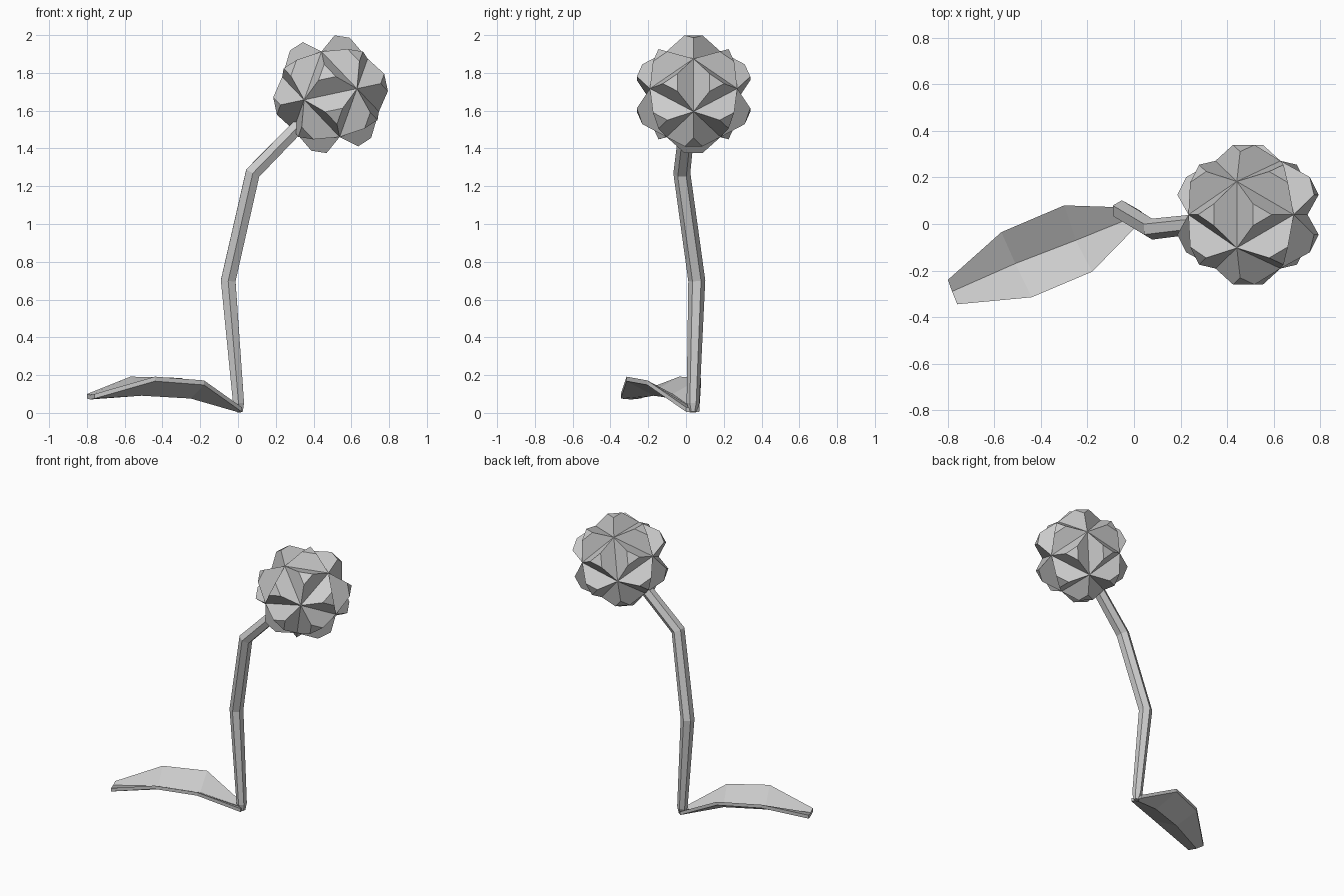
import bpy, bmesh
from math import radians, sqrt
from mathutils import Vector, Matrix

cube = bpy.data.objects.get("Cube")
if cube:
    bpy.data.objects.remove(cube, do_unlink=True)

grey = bpy.data.materials.new("plain_grey")
grey.use_nodes = True
COLOR = (0.6, 0.6, 0.6, 1)
grey.diffuse_color = COLOR
grey.node_tree.nodes["Principled BSDF"].inputs["Base Color"].default_value = COLOR


def add_object(name, data):
    obj = bpy.data.objects.new(name, data)
    bpy.context.collection.objects.link(obj)
    data.materials.append(grey)
    return obj


def add_bmesh(name, bm):
    mesh = bpy.data.meshes.new(name)
    bmesh.ops.recalc_face_normals(bm, faces=bm.faces)
    bm.to_mesh(mesh)
    bm.free()
    return add_object(name, mesh)


# Flower head: icosahedron whose faces rise into tapered, flat-topped lumps
half_edge = 0.143
long_side = half_edge * (1 + sqrt(5)) / 2
bm = bmesh.new()
for s in (-half_edge, half_edge):
    for t in (-long_side, long_side):
        for co in ((s, t, 0), (0, s, t), (t, 0, s)):
            bm.verts.new(co)
bmesh.ops.convex_hull(bm, input=bm.verts[:])
bm.normal_update()
lumps = bmesh.ops.extrude_discrete_faces(bm, faces=bm.faces[:])["faces"]
for face in lumps:
    centre = face.calc_center_median()
    top = centre + centre.normalized() * 0.095
    for v in face.verts:
        v.co = top + (v.co - centre) * 0.33
head = add_bmesh("flower_head", bm)
head.data.transform(Matrix.Translation((0.49, 0.04, 1.687)) @ Matrix.Rotation(radians(-12), 4, 'Y'))

# Stem: six-sided bent tube
curve = bpy.data.curves.new("stem", 'CURVE')
curve.dimensions = '3D'
curve.bevel_depth = 0.045
curve.bevel_resolution = 1
curve.use_fill_caps = True
path = [(0.01, 0.037, 0.004, 0.4), (0.003, 0.037, 0.05, 0.75),
        (-0.052, 0.057, 0.7, 1), (0.078, -0.022, 1.27, 1), (0.4, 0.015, 1.6, 0.9)]
spline = curve.splines.new('POLY')
spline.points.add(len(path) - 1)
for point, (x, y, z, r) in zip(spline.points, path):
    point.co = (x, y, z, 1)
    point.radius = r
stem = add_object("stem", curve)
bpy.context.view_layer.objects.active = stem
stem.select_set(True)
bpy.ops.object.convert(target='MESH')
for poly in stem.data.polygons:
    poly.use_smooth = False

# Leaf: creased blade, each row runs far edge, midrib, near edge
rows = [
    [(0.0, 0.07, 0.03), (0.01, 0.035, 0.025), (0.02, 0.0, 0.03)],
    [(-0.3, 0.08, 0.185), (-0.25, -0.07, 0.1), (-0.18, -0.205, 0.172)],
    [(-0.57, -0.035, 0.192), (-0.51, -0.17, 0.115), (-0.44, -0.315, 0.192)],
    [(-0.8, -0.24, 0.1), (-0.782, -0.29, 0.095), (-0.76, -0.345, 0.1)],
]
bm = bmesh.new()
grid = [[bm.verts.new(p) for p in row] for row in rows]
for a, b in zip(grid, grid[1:]):
    for i in range(2):
        bm.faces.new((a[i], b[i], b[i + 1], a[i + 1]))
leaf_top = bm.faces[:]
under = bmesh.ops.extrude_face_region(bm, geom=leaf_top, use_keep_orig=True)["geom"]
for v in under:
    if isinstance(v, bmesh.types.BMVert):
        v.co.z -= 0.024
add_bmesh("leaf", bm)
